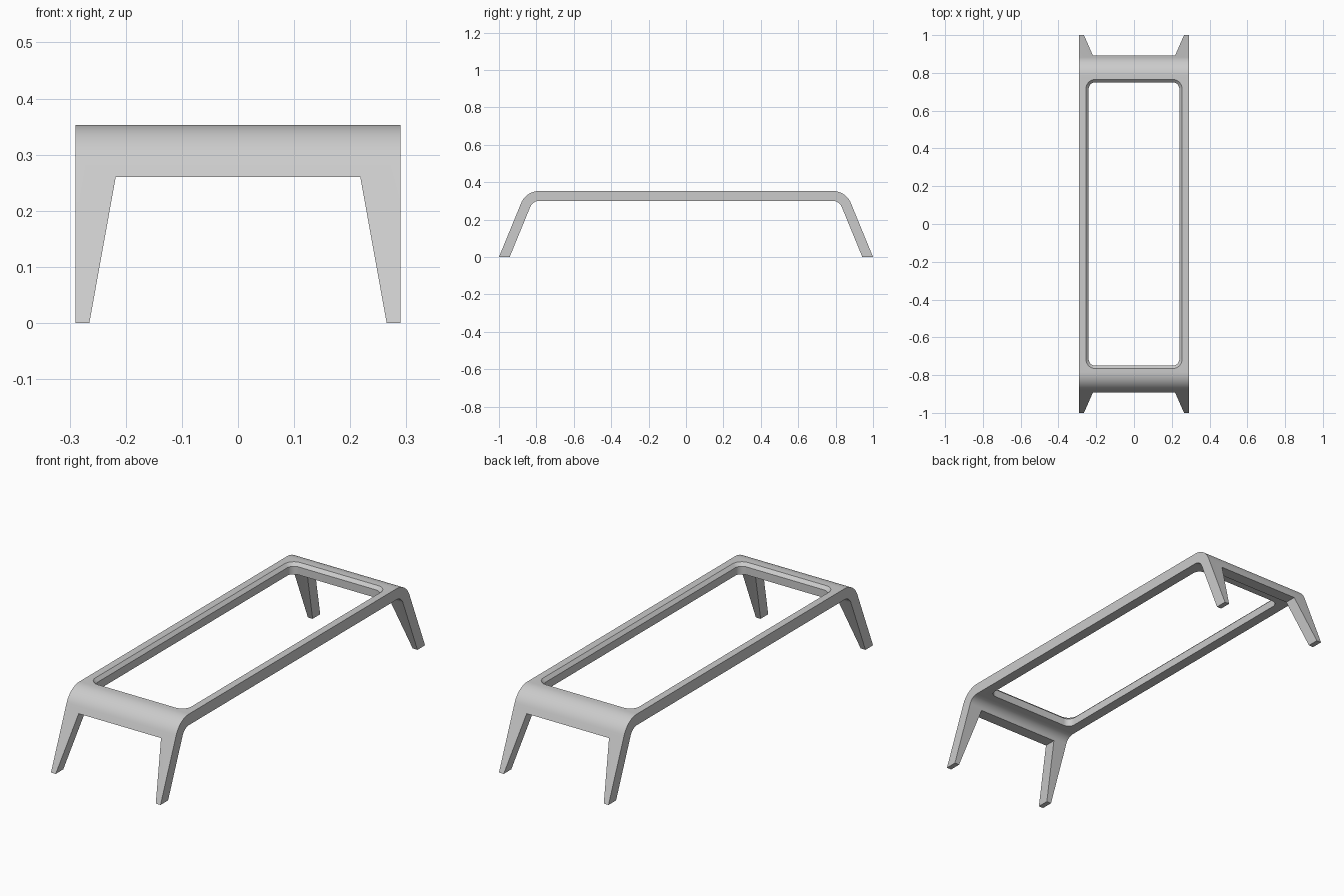
import bpy, bmesh
from math import sin, cos, tan, atan2, pi

if "Cube" in bpy.data.objects:
    bpy.data.objects.remove(bpy.data.objects["Cube"])

HALF_W, HEIGHT, THICK = 0.29, 0.353, 0.053


def loft(name, rings):
    """Closed solid through rings of matching points."""
    bm = bmesh.new()
    vs = [[bm.verts.new(p) for p in r] for r in rings]
    n = len(vs[0])
    for a, b in zip(vs, vs[1:]):
        for i in range(n):
            j = (i + 1) % n
            bm.faces.new((a[i], a[j], b[j], b[i]))
    bm.faces.new(vs[0][::-1])
    bm.faces.new(vs[-1])
    bmesh.ops.recalc_face_normals(bm, faces=bm.faces[:])
    me = bpy.data.meshes.new(name)
    bm.to_mesh(me)
    bm.free()
    ob = bpy.data.objects.new(name, me)
    bpy.context.collection.objects.link(ob)
    return ob


def rounded_rect(hx, hy, r, z, seg=8):
    pts = []
    for k, (sx, sy) in enumerate([(1, 1), (-1, 1), (-1, -1), (1, -1)]):
        for i in range(seg + 1):
            a = (k + i / seg) * pi / 2
            pts.append((sx * (hx - r) + r * cos(a), sy * (hy - r) + r * sin(a), z))
    return pts


# Side profile: one sheet bent down at both ends into splayed legs
corner_y = 0.855
lean = atan2(HEIGHT, 1 - corner_y)
R = 0.07 / tan(lean / 2)
cy, cz = corner_y - 0.07, HEIGHT - R


def half_profile(r, foot_y, seg=12):
    arc = [pi / 2 - lean * i / seg for i in range(seg + 1)]
    return [(cy + r * cos(a), cz + r * sin(a)) for a in arc] + [(foot_y, 0)]


outer = half_profile(R, 1.0)
inner = half_profile(R - THICK, 1 - THICK / sin(lean))
right = outer + inner[::-1]                    # top, foot, underside
left = [(-y, z) for y, z in reversed(right)]   # underside, foot, top
frame = loft("table_frame", [[(x, y, z) for y, z in right + left] for x in (-HALF_W, HALF_W)])

# Gap between the tapered legs
gap = [(-0.283, -0.1), (0.283, -0.1), (0.218, 0.26), (-0.218, 0.26)]
leg_gap = loft("leg_gap_cutter", [[(x, y, z) for x, z in gap] for y in (-1.2, 1.2)])

# Rounded opening in the top with a bevelled upper rim
levels = [(0.0, 0.2), (0.0, HEIGHT - 0.015), (0.03, HEIGHT + 0.015)]
opening = loft("opening_cutter",
               [rounded_rect(0.24 + d, 0.75 + d, 0.035 + d, z) for d, z in levels])

bpy.context.view_layer.objects.active = frame
frame.select_set(True)
for cutter in (leg_gap, opening):
    cutter.hide_render = True
    m = frame.modifiers.new(cutter.name, 'BOOLEAN')
    m.operation, m.solver, m.object = 'DIFFERENCE', 'EXACT', cutter
    bpy.ops.object.modifier_apply(modifier=m.name)
    bpy.data.objects.remove(cutter)
bpy.ops.object.shade_smooth_by_angle(angle=pi / 6)
